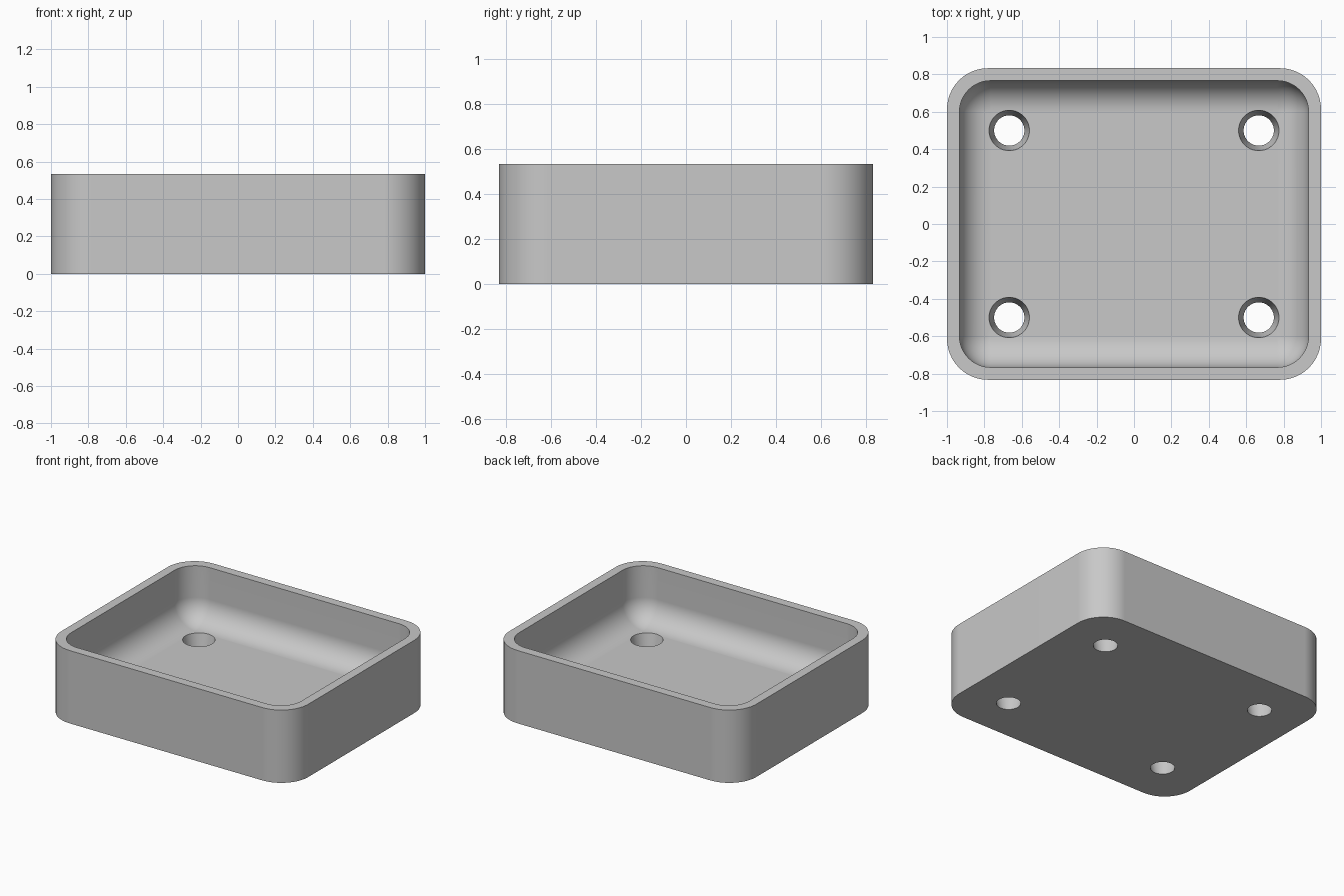
import bpy
import bmesh
from math import sin, cos, pi, radians

cube = bpy.data.objects.get("Cube")
if cube:
    bpy.data.objects.remove(cube)

HALF_X, HALF_Y, HEIGHT = 1.0, 0.833, 0.533
WALL, FLOOR, FILLET = 0.0667, 0.133, 0.167
OUTER_R, INNER_R = 0.22, 0.167
CORNER_STEPS, FILLET_STEPS = 12, 10

grey = bpy.data.materials.new("plain grey")
grey.use_nodes = True
colour = (0.58, 0.58, 0.58, 1)
grey.diffuse_color = colour
grey.node_tree.nodes["Principled BSDF"].inputs["Base Color"].default_value = colour


def rounded_ring(bm, inset, radius, z):
    """Ring of vertices around a rounded rectangle."""
    ring = []
    cx, cy = HALF_X - inset - radius, HALF_Y - inset - radius
    for quarter, (sx, sy) in enumerate([(1, 1), (-1, 1), (-1, -1), (1, -1)]):
        for i in range(CORNER_STEPS + 1):
            a = (quarter + i / CORNER_STEPS) * pi / 2
            ring.append(bm.verts.new((sx * cx + radius * cos(a),
                                      sy * cy + radius * sin(a), z)))
    return ring


# Tray body: outer wall, flat rim, inner wall, rounded cove, floor
bm = bmesh.new()
rings = [rounded_ring(bm, 0, OUTER_R, 0),
         rounded_ring(bm, 0, OUTER_R, HEIGHT),
         rounded_ring(bm, WALL, INNER_R, HEIGHT)]
for i in range(FILLET_STEPS + 1):
    a = i / FILLET_STEPS * pi / 2
    step = FILLET * (1 - cos(a))
    rings.append(rounded_ring(bm, WALL + step, max(INNER_R - step, 0),
                              FLOOR + FILLET * (1 - sin(a))))
for low, high in zip(rings, rings[1:]):
    for i in range(len(low)):
        j = (i + 1) % len(low)
        bm.faces.new((low[i], low[j], high[j], high[i]))
bm.faces.new(rings[0][::-1])
bm.faces.new(rings[-1])
bmesh.ops.remove_doubles(bm, verts=bm.verts[:], dist=0.0001)
bmesh.ops.recalc_face_normals(bm, faces=bm.faces[:])
mesh = bpy.data.meshes.new("tray")
bm.to_mesh(mesh)
bm.free()
mesh.materials.append(grey)
tray = bpy.data.objects.new("tray", mesh)
bpy.context.collection.objects.link(tray)

# Four tapered screw holes through the floor
TOP_R, BOTTOM_R, EXTRA = 0.108, 0.081, 0.04
slope = (TOP_R - BOTTOM_R) / FLOOR
cutters = []
for sx in (-1, 1):
    for sy in (-1, 1):
        bpy.ops.mesh.primitive_cone_add(
            vertices=40, radius1=BOTTOM_R - slope * EXTRA,
            radius2=TOP_R + slope * EXTRA, depth=FLOOR + 2 * EXTRA,
            location=(sx * 0.667, sy * 0.5, FLOOR / 2))
        cutter = bpy.context.object
        cutter.name = "hole_cutter"
        cutter.hide_render = True
        cutter.data.materials.append(grey)
        cutters.append(cutter)

bpy.ops.object.select_all(action="DESELECT")
tray.select_set(True)
bpy.context.view_layer.objects.active = tray
for cutter in cutters:
    cut = tray.modifiers.new("screw_hole", "BOOLEAN")
    cut.operation = "DIFFERENCE"
    cut.solver = "EXACT"
    cut.object = cutter
    bpy.ops.object.modifier_apply(modifier=cut.name)
    bpy.data.objects.remove(cutter)

# Smooth curves with crisp rim and hole edges
bpy.ops.object.shade_smooth_by_angle(angle=radians(30))
weighted = tray.modifiers.new("flat_floor_normals", "WEIGHTED_NORMAL")
weighted.keep_sharp = True
